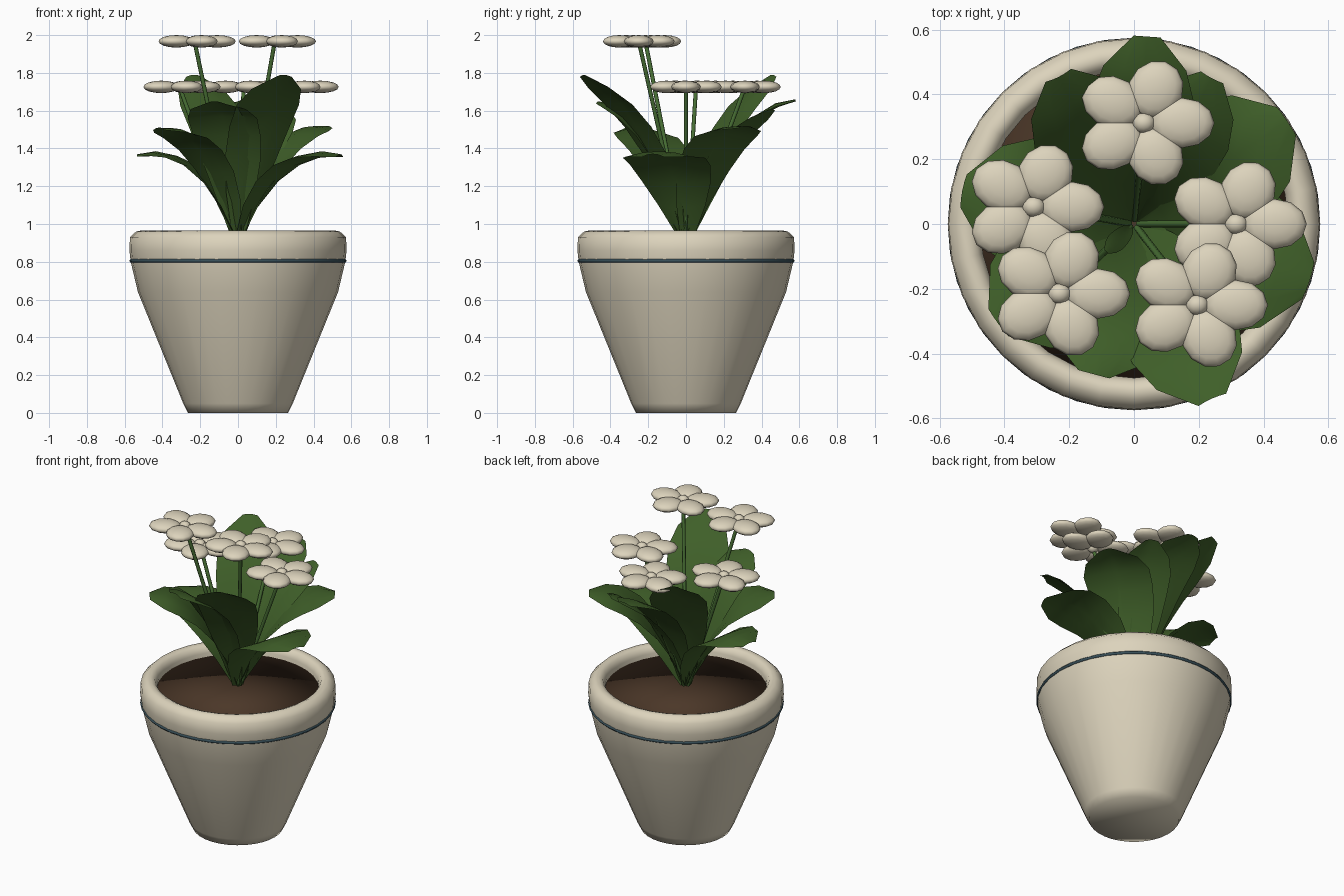
import bpy, bmesh
from math import sin, cos, pi, radians
from mathutils import Vector, Matrix

cube = bpy.data.objects.get("Cube")
if cube:
    bpy.data.objects.remove(cube, do_unlink=True)


def material(name, color):
    m = bpy.data.materials.new(name)
    m.use_nodes = True
    m.diffuse_color = (*color, 1)
    bsdf = m.node_tree.nodes["Principled BSDF"]
    bsdf.inputs["Base Color"].default_value = (*color, 1)
    bsdf.inputs["Roughness"].default_value = 0.8
    return m


CREAM = material("cream", (0.72, 0.655, 0.505))
LEAF = material("leaf green", (0.05, 0.115, 0.022))
STEM = material("stem green", (0.065, 0.16, 0.035))
SOIL = material("soil brown", (0.07, 0.038, 0.021))
BLUE = material("slate blue", (0.04, 0.08, 0.1))


def finish(bm, name, mat, angle=180):
    mesh = bpy.data.meshes.new(name)
    bm.to_mesh(mesh)
    bm.free()
    mesh.materials.append(mat)
    ob = bpy.data.objects.new(name, mesh)
    bpy.context.collection.objects.link(ob)
    bpy.ops.object.select_all(action='DESELECT')
    ob.select_set(True)
    bpy.context.view_layer.objects.active = ob
    bpy.ops.object.shade_smooth_by_angle(angle=radians(angle))


def lathe(name, profile, mat, sides=32):
    """Spin a (radius, height) profile around the vertical axis."""
    bm = bmesh.new()
    verts = [bm.verts.new((r, 0, z)) for r, z in profile]
    edges = [bm.edges.new(pair) for pair in zip(verts, verts[1:])]
    bmesh.ops.spin(bm, geom=verts + edges, cent=(0, 0, 0), axis=(0, 0, 1),
                   angle=2 * pi, steps=sides)
    bmesh.ops.remove_doubles(bm, verts=bm.verts, dist=0.0005)
    bmesh.ops.recalc_face_normals(bm, faces=bm.faces)
    finish(bm, name, mat)


# Pot with a rounded rim, open at the top
lathe("pot", [(0, 0), (0.265, 0), (0.29, 0.05), (0.53, 0.64), (0.568, 0.8),
              (0.575, 0.86), (0.572, 0.93), (0.54, 0.96), (0.515, 0.965),
              (0.49, 0.955), (0.475, 0.92), (0.475, 0.86), (0.46, 0.8)], CREAM)

# Soil plug tapering into the pot
lathe("soil", [(0, 0.895), (0.478, 0.895), (0.1, 0.5), (0, 0.5)], SOIL)

# Thin painted band under the rim
ring = [(0.565 + 0.01 * cos(a * pi / 3), 0.805 + 0.01 * sin(a * pi / 3))
        for a in range(7)]
lathe("band", ring, BLUE, 40)


def leaf(name, azimuth, reach, height, half_width, lift):
    """Arched blade, cupped at the root and drooping at the sides of the tip."""
    widths = [0.18, 0.57, 0.84, 0.97, 1.0, 0.8, 0.26]
    root, tip = Vector((0.01, 0, 0.92)), Vector((reach, 0, height))
    knee = Vector((reach * 0.45, 0, height + lift))
    turn = Matrix.Rotation(radians(azimuth), 4, 'Z')
    bm = bmesh.new()
    rows = []
    for i, w in enumerate(widths):
        t = i / (len(widths) - 1)
        p = root * (1 - t) ** 2 + knee * 2 * t * (1 - t) + tip * t * t
        d = ((knee - root) * (1 - t) + (tip - knee) * t).normalized()
        normal = Vector((-d.z, 0, d.x))
        row = []
        for s in (-1, -0.5, 0, 0.5, 1):
            side = Vector((0, s * w * half_width, 0))
            cup = normal * s * s * w * half_width * (0.3 - 0.55 * t)
            row.append(bm.verts.new(turn @ (p + side + cup)))
        rows.append(row)
    for a, b in zip(rows, rows[1:]):
        for j in range(4):
            bm.faces.new((a[j], b[j], b[j + 1], a[j + 1]))
    finish(bm, name, LEAF, 40)


# azimuth, reach, tip height, half width, knee lift
leaf("front_tall_leaf", -66, 0.59, 1.79, 0.18, -0.12)
leaf("front_leaf", -105, 0.48, 1.65, 0.19, 0.0)
leaf("back_tall_leaf", 117, 0.51, 1.79, 0.17, -0.14)
leaf("back_leaf", 86, 0.58, 1.66, 0.16, 0.0)
leaf("back_right_leaf", 62, 0.51, 1.61, 0.15, -0.08)
leaf("right_low_leaf", -18, 0.57, 1.37, 0.23, 0.1)
leaf("right_high_leaf", 34, 0.57, 1.52, 0.20, 0.05)
leaf("left_low_leaf", 169, 0.54, 1.37, 0.20, 0.1)
leaf("left_high_leaf", -144, 0.52, 1.51, 0.20, 0.05)
leaf("small_inner_leaf", -135, 0.12, 1.35, 0.03, -0.15)


def flower(name, x, y, z):
    """Straight stem, five plump petals and a small round centre."""
    foot, head = Vector((x * 0.05, y * 0.05, 0.92)), Vector((x, y, z))
    axis = head - foot
    bm = bmesh.new()
    pose = Matrix.Translation((foot + head) / 2) @ axis.to_track_quat('Z', 'Y').to_matrix().to_4x4()
    bmesh.ops.create_cone(bm, segments=8, radius1=0.011, radius2=0.011,
                          depth=axis.length, matrix=pose)
    finish(bm, name + "_stem", STEM, 60)

    # Blossom slightly wider than deep
    spread = Matrix.Translation(head) @ Matrix.Diagonal((1.01, 0.92, 1, 1))
    bm = bmesh.new()
    for k in range(5):
        pose = (spread @ Matrix.Rotation(k * 2 * pi / 5, 4, 'Z')
                @ Matrix.Translation((0.118, 0, 0))
                @ Matrix.Diagonal((0.098, 0.084, 0.033, 1)))
        bmesh.ops.create_uvsphere(bm, u_segments=12, v_segments=8, radius=1, matrix=pose)
    bmesh.ops.create_uvsphere(bm, u_segments=10, v_segments=6, radius=0.036,
                              matrix=spread @ Matrix.Diagonal((1, 1, 0.85, 1)))
    finish(bm, name + "_petals", CREAM)


flower("back_flower", 0.03, 0.312, 1.726)
flower("left_flower", -0.31, 0.053, 1.726)
flower("right_flower", 0.315, 0.0, 1.726)
flower("front_left_flower", -0.23, -0.215, 1.967)
flower("front_right_flower", 0.195, -0.25, 1.967)
